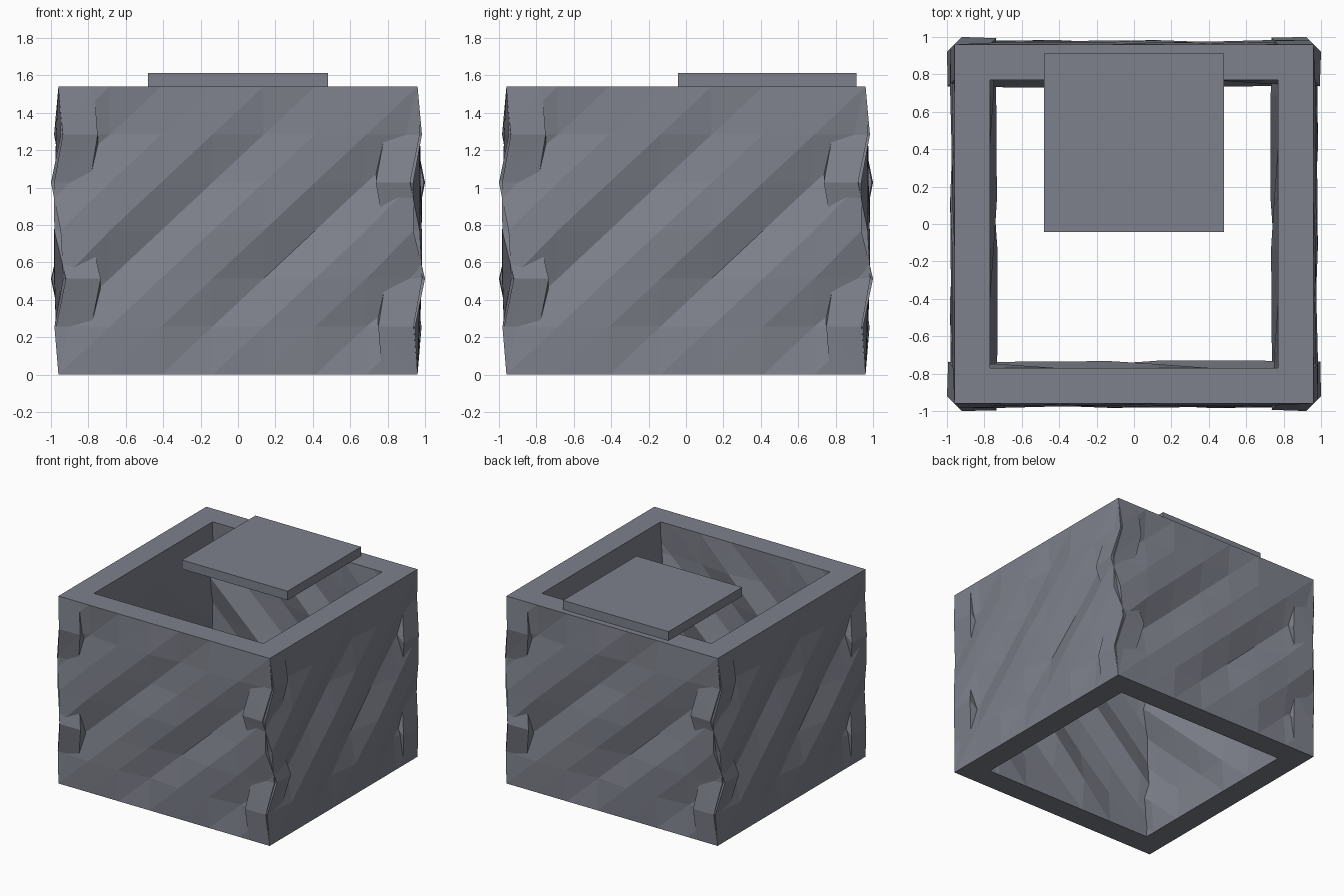
import bpy, bmesh, math, random

if "Cube" in bpy.data.objects:
    bpy.data.objects.remove(bpy.data.objects["Cube"])

HALF, INNER, HEIGHT = 0.96, 0.77, 1.54
COLS, ROWS = 7, 6
BUMP, PERIOD = 0.037, 0.82

stone = bpy.data.materials.new("blue_grey_stone")
stone.use_nodes = True
COLOUR = (0.21, 0.22, 0.262, 1)
stone.diffuse_color = COLOUR
bsdf = stone.node_tree.nodes["Principled BSDF"]
bsdf.inputs["Base Color"].default_value = COLOUR
bsdf.inputs["Roughness"].default_value = 0.9


def wall_mesh():
    """Front wall: a slab whose faces are chipped in diagonal ridges."""
    rng = random.Random(4)
    bm = bmesh.new()
    grid = {}
    for i in range(COLS + 1):
        for j in range(ROWS + 1):
            x = -HALF + 2 * HALF * i / COLS
            z = HEIGHT * j / ROWS
            # ridges fade out at the straight top and bottom edges
            fade = min(1, math.sin(math.pi * j / ROWS) * 1.2)
            wave = math.cos(math.tau * (x - z / 0.934 + 0.41) / PERIOD)
            for side, y in enumerate((-HALF, -INNER)):
                push = fade * (BUMP * wave + rng.uniform(-0.006, 0.006))
                push = max(-0.04, min(0.04, push))
                end = (i == COLS) - (i == 0)
                grid[i, j, side] = bm.verts.new((x + end * push, y + push, z))

    def quad(a, b, c, d, split=True):
        v = [grid[k] for k in (a, b, c, d)]
        if split:
            bm.faces.new((v[0], v[1], v[2]))
            bm.faces.new((v[0], v[2], v[3]))
        else:
            bm.faces.new(v)

    # outer and inner faces, split along the rising diagonal
    for i in range(COLS):
        for j in range(ROWS):
            for side in (0, 1):
                quad((i, j, side), (i + 1, j, side),
                     (i + 1, j + 1, side), (i, j + 1, side))
    # end faces
    for i in (0, COLS):
        for j in range(ROWS):
            quad((i, j, 0), (i, j, 1), (i, j + 1, 1), (i, j + 1, 0))
    # flat top and bottom
    for j in (0, ROWS):
        for i in range(COLS):
            quad((i, j, 0), (i + 1, j, 0), (i + 1, j, 1), (i, j, 1), False)
    bmesh.ops.recalc_face_normals(bm, faces=bm.faces)
    mesh = bpy.data.meshes.new("rough_wall")
    bm.to_mesh(mesh)
    bm.free()
    mesh.materials.append(stone)
    return mesh


# four copies of the wall, turned about the centre
mesh = wall_mesh()
for turn, name in enumerate(("front_wall", "left_wall", "back_wall", "right_wall")):
    wall = bpy.data.objects.new(name, mesh)
    wall.rotation_euler.z = turn * math.pi / 2
    bpy.context.collection.objects.link(wall)

# flat slab resting on the back wall
bpy.ops.mesh.primitive_cube_add(size=1, location=(0, 0.435, 1.577))
slab = bpy.context.object
slab.name = "top_slab"
slab.scale = (0.96, 0.955, 0.074)
slab.data.materials.append(stone)
